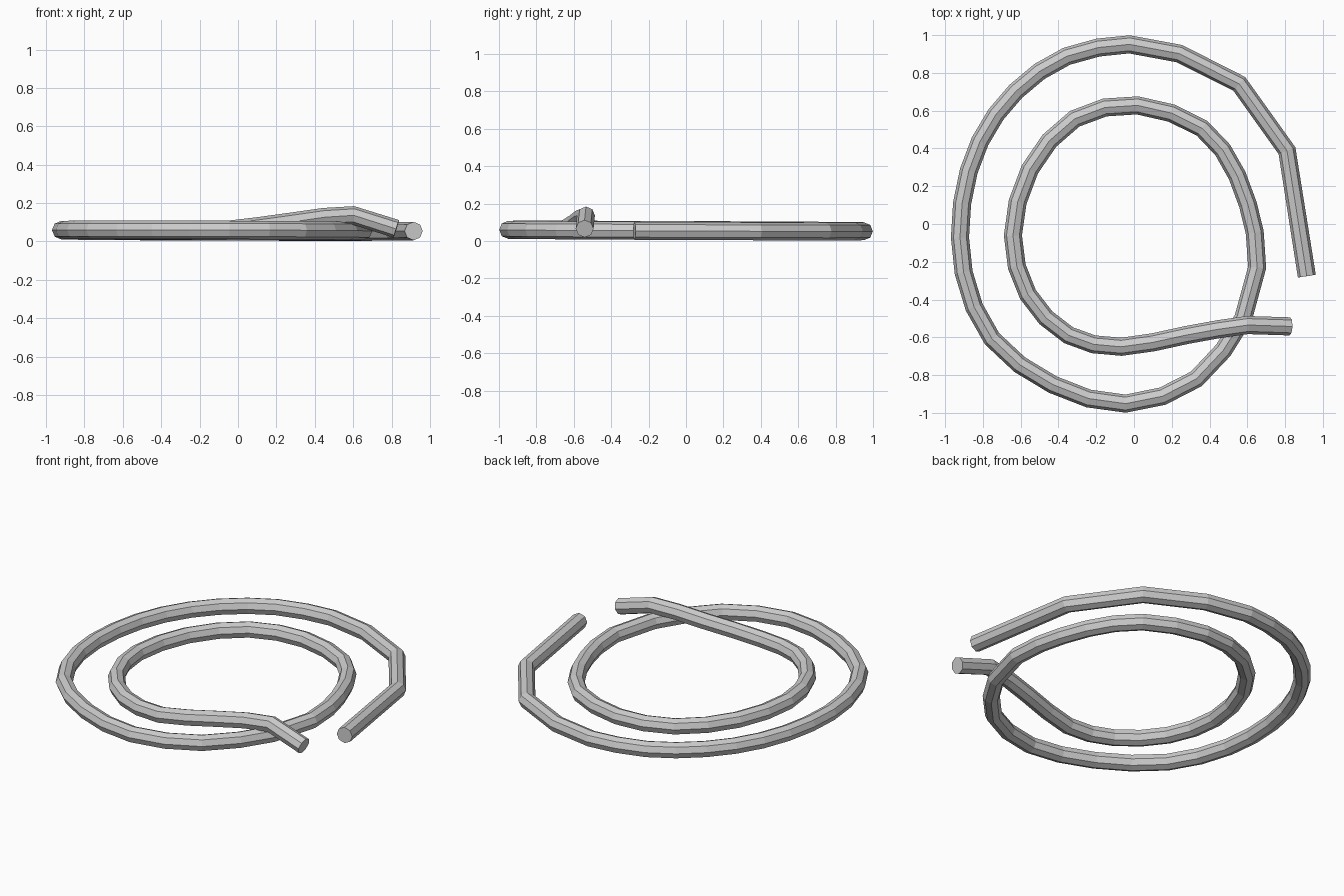
import bpy, bmesh, math
from mathutils import Vector

if "Cube" in bpy.data.objects:
    bpy.data.objects.remove(bpy.data.objects["Cube"])

R, SIDES = 0.048, 8

# Centre line of the coil: straight outer end, outer turn, inner turn, crossing end
outer = [(.915, -.276), (.81, .388), (.557, .742), (.24, .902), (-.024, .951), (-.356, .888),
         (-.625, .703), (-.815, .438), (-.91, .11), (-.902, -.256), (-.752, -.607),
         (-.43, -.85), (-.045, -.951), (.33, -.82), (.578, -.50)]
inner = [(.652, -.23), (.639, -.044), (.546, .257), (.361, .506), (.018, .628), (-.314, .557),
         (-.551, .29), (-.641, -.06), (-.562, -.372), (-.346, -.589), (-.066, -.65),
         (.277, -.588), (.60, -.535), (.825, -.542)]
xy = outer + inner
n = len(xy)
lift = {n - 3: .045, n - 2: .08, n - 1: .01}
keys = [Vector((x, y, .056 - .004 * y - .003 * x + lift.get(i, 0))) for i, (x, y) in enumerate(xy)]

# Insert one spline midpoint in each curved segment
straight = {0, 1, 2, 3, 14, 15, n - 2}
path = []
for i, p in enumerate(keys):
    path.append(p)
    if i < n - 1 and i not in straight:
        path.append((9 * (p + keys[i + 1]) - keys[i - 1] - keys[i + 2]) / 16)


def sweep(name, pts):
    """Flat-shaded octagonal tube with capped ends."""
    bm = bmesh.new()
    rings = []
    for i, p in enumerate(pts):
        a = (p - pts[i - 1]).normalized() if i else Vector()
        b = (pts[i + 1] - p).normalized() if i < len(pts) - 1 else Vector()
        t = (a + b).normalized()
        side = t.cross(Vector((0, 0, 1))).normalized()
        up = side.cross(t)
        angles = [2 * math.pi * k / SIDES for k in range(SIDES)]
        rings.append([bm.verts.new(p + R * (math.cos(w) * side + math.sin(w) * up)) for w in angles])
    for r0, r1 in zip(rings, rings[1:]):
        for k in range(SIDES):
            j = (k + 1) % SIDES
            bm.faces.new((r0[k], r0[j], r1[j], r1[k]))
    bm.faces.new(rings[0])
    bm.faces.new(rings[-1])
    bmesh.ops.recalc_face_normals(bm, faces=bm.faces)
    mesh = bpy.data.meshes.new(name)
    bm.to_mesh(mesh)
    bm.free()
    obj = bpy.data.objects.new(name, mesh)
    bpy.context.collection.objects.link(obj)
    return obj


sweep("coiled_tube", path)
